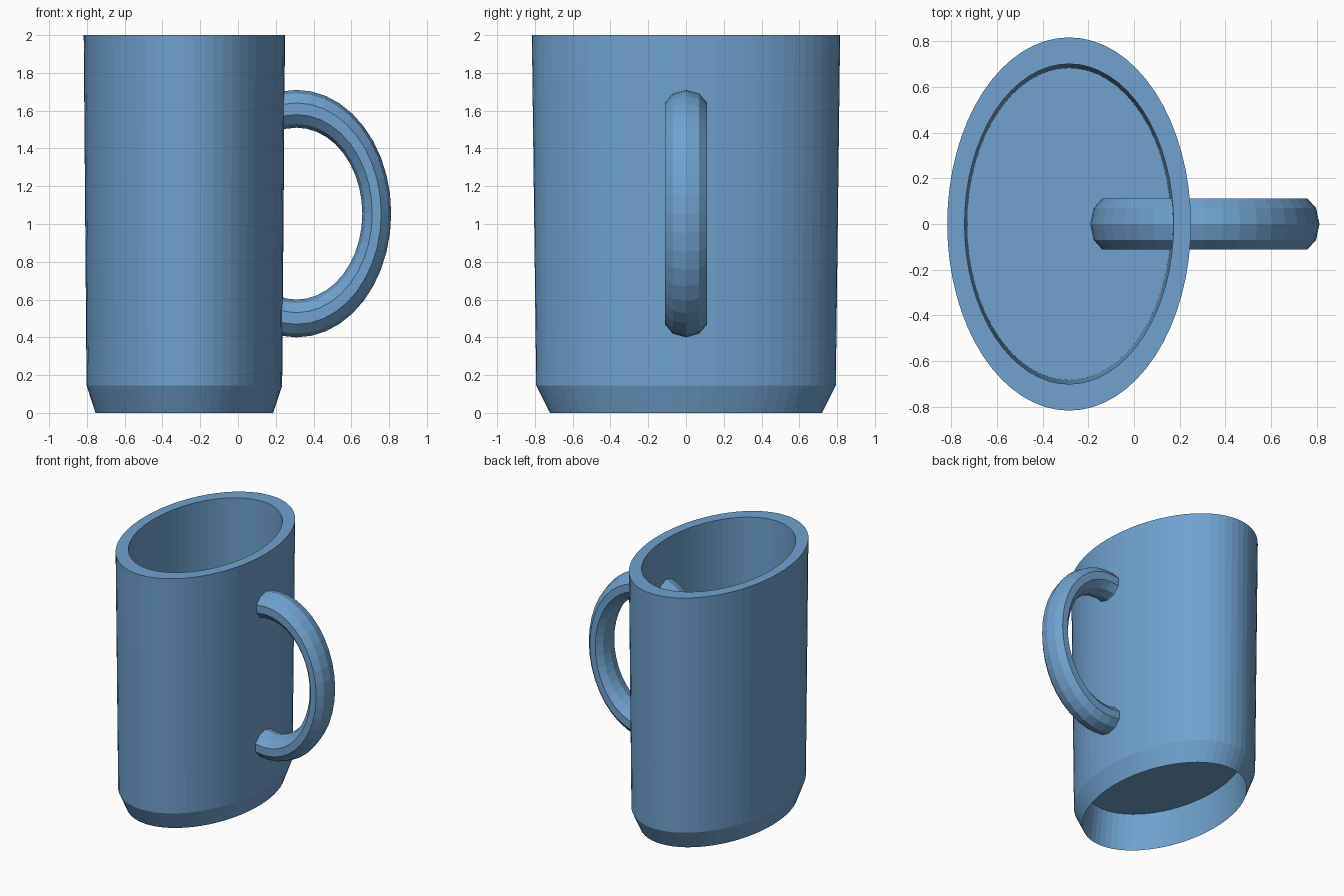
import bpy
import bmesh
from math import cos, sin, tau

cube = bpy.data.objects.get("Cube")
if cube:
    bpy.data.objects.remove(cube, do_unlink=True)

blue = bpy.data.materials.new("mug blue")
blue.use_nodes = True
colour = (0.16, 0.36, 0.62, 1)
blue.diffuse_color = colour
blue.node_tree.nodes["Principled BSDF"].inputs["Base Color"].default_value = colour


def finish(name, bm):
    """Turn a bmesh into a flat-shaded blue object."""
    bmesh.ops.recalc_face_normals(bm, faces=bm.faces)
    mesh = bpy.data.meshes.new(name)
    bm.to_mesh(mesh)
    bm.free()
    mesh.materials.append(blue)
    obj = bpy.data.objects.new(name, mesh)
    bpy.context.collection.objects.link(obj)
    return obj


def bridge(bm, a, b):
    """Join two closed rings of vertices with quads."""
    n = len(a)
    for i in range(n):
        j = (i + 1) % n
        bm.faces.new((a[i], a[j], b[j], b[i]))


# Mug body: elliptical lathe from recessed underside, over the rim, to the inner floor
SIDES, SQUASH, BODY_X = 64, 0.653, -0.284
profile = [(0.685, 0.28), (0.72, 0), (0.793, 0.145), (0.816, 2), (0.70, 2), (0.682, 0.30)]
bm = bmesh.new()
rings = []
for r, z in profile:
    rings.append([bm.verts.new((BODY_X + SQUASH * r * cos(tau * i / SIDES),
                                r * sin(tau * i / SIDES), z)) for i in range(SIDES)])
for lower, upper in zip(rings, rings[1:]):
    bridge(bm, lower, upper)
bm.faces.new(rings[0])
bm.faces.new(rings[-1])
finish("mug_body", bm)

# Handle: full oval ring that passes through the wall
STEPS, TUBE = 40, 10
bm = bmesh.new()
rings = []
for i in range(STEPS):
    a = tau * i / STEPS
    ring = []
    for k in range(TUBE):
        t = tau * k / TUBE
        r = 0.555 + 0.10 * cos(t)
        ring.append(bm.verts.new((0.31 + 0.765 * r * cos(a), 0.118 * sin(t), 1.055 + r * sin(a))))
    rings.append(ring)
for i in range(STEPS):
    bridge(bm, rings[i], rings[(i + 1) % STEPS])
finish("handle", bm)
